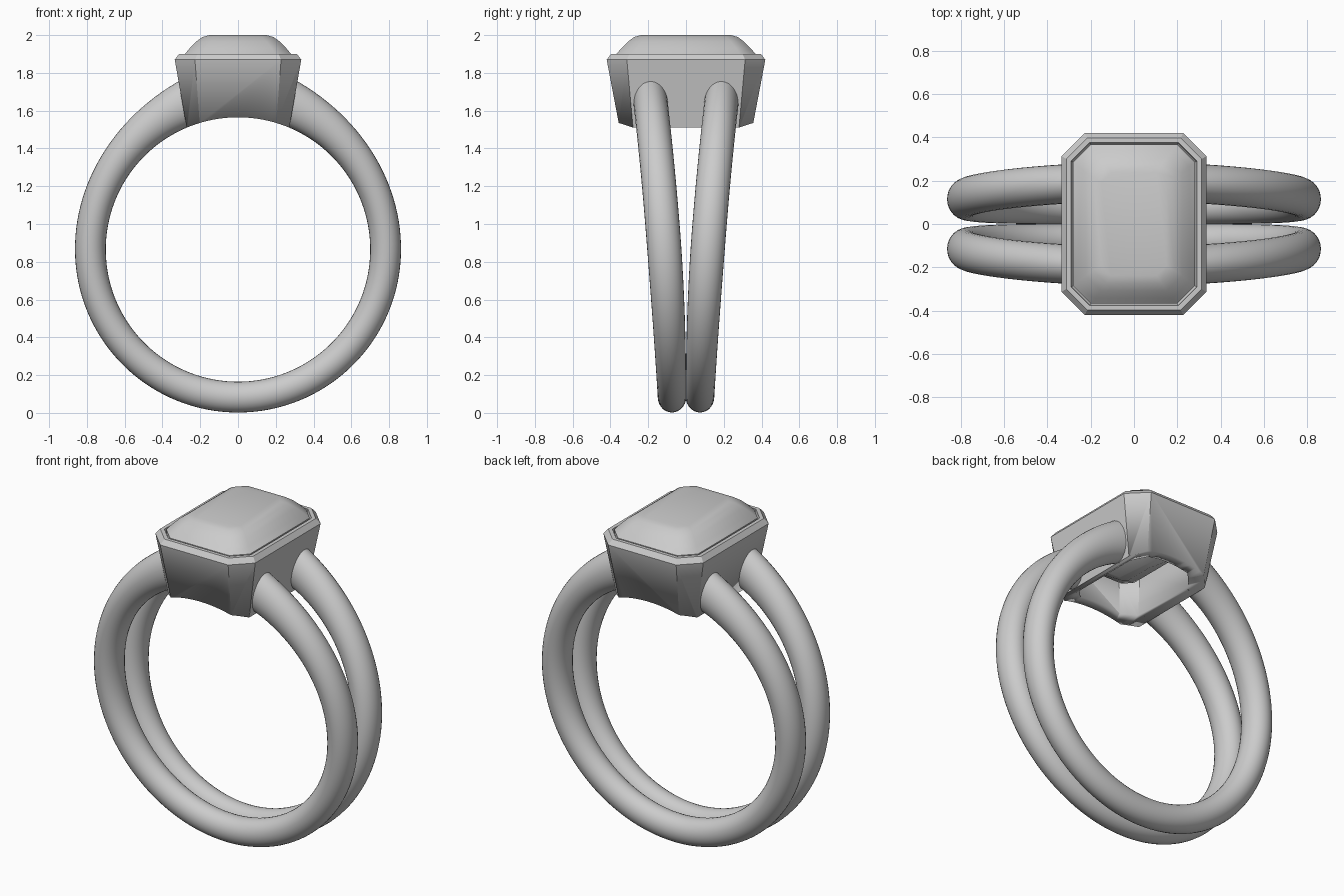
import bpy, bmesh
from math import sin, cos, pi, radians

if "Cube" in bpy.data.objects:
    bpy.data.objects.remove(bpy.data.objects["Cube"])

CZ, R = 0.865, 0.70          # finger hole centre height and radius


def loft(name, loops, wrap=False, angle=30):
    """Skin a list of equal-length point loops; cap the ends or wrap around."""
    bm = bmesh.new()
    rings = [[bm.verts.new(p) for p in loop] for loop in loops]
    n = len(rings[0])
    pairs = list(zip(rings, rings[1:]))
    if wrap:
        pairs.append((rings[-1], rings[0]))
    else:
        bm.faces.new(rings[0])
        bm.faces.new(rings[-1])
    for a, b in pairs:
        for i in range(n):
            j = (i + 1) % n
            bm.faces.new((a[i], a[j], b[j], b[i]))
    bmesh.ops.recalc_face_normals(bm, faces=bm.faces[:])
    me = bpy.data.meshes.new(name)
    bm.to_mesh(me)
    bm.free()
    ob = bpy.data.objects.new(name, me)
    bpy.context.collection.objects.link(ob)
    bpy.ops.object.select_all(action='DESELECT')
    ob.select_set(True)
    bpy.context.view_layer.objects.active = ob
    bpy.ops.object.shade_smooth_by_angle(angle=radians(angle))
    return ob


def octagon(a, b, c, z):
    """Rectangle of half-sizes a, b with corners cut by c."""
    return [(a, b - c, z), (a - c, b, z), (c - a, b, z), (-a, b - c, z),
            (-a, c - b, z), (c - a, -b, z), (a - c, -b, z), (a, c - b, z)]


# split band: two elliptical tubes that spread and thicken towards the head
def band(name, side):
    loops, steps, end = [], 120, 162.4
    for k in range(steps + 1):
        s = -end + 2 * end * k / steps          # degrees from the bottom
        t = radians(s - 90)
        h = 0.0815 + 0.0435 * max(0, (abs(s) - 80) / (end - 80)) ** 3
        zc = CZ + (R + h) * sin(t)
        yc = 0.072 + 0.026 * zc + 0.027 * zc * zc
        w = 0.073 + 0.018 * sin(min(zc, 1) * pi / 2)
        loop = []
        for i in range(28):
            u = 2 * pi * i / 28
            r = R + h + h * cos(u)
            loop.append((r * cos(t), side * (yc + w * sin(u)), CZ + r * sin(t)))
        loops.append(loop)
    return loft(name, loops)


band("band_back", 1)
band("band_front", -1)

# bezel: hollow tapered octagonal cup
bezel = loft("bezel", [octagon(*p) for p in (
    (0.263, 0.342, 0.066, 1.46),
    (0.335, 0.42, 0.107, 1.87),
    (0.312, 0.397, 0.097, 1.90),
    (0.29, 0.376, 0.085, 1.90),
    (0.286, 0.372, 0.083, 1.87),
    (0.25, 0.33, 0.08, 1.80),
    (0.20, 0.275, 0.07, 1.46))], wrap=True, angle=20)

# finger-hole cutter that curves the underside of the bezel
cutter = loft("finger_cutter", [
    [(R * cos(2 * pi * i / 128), y, CZ + R * sin(2 * pi * i / 128))
     for i in range(128)] for y in (-0.6, 0.6)])
cutter.hide_render = True
cutter.hide_set(True)
cut = bezel.modifiers.new("finger_hole", 'BOOLEAN')
cut.operation = 'DIFFERENCE'
cut.object = cutter
cut.solver = 'EXACT'

# gemstone: stepped underside, softly domed crown with a flat table
loft("gemstone", [octagon(*p) for p in (
    (0.03, 0.11, 0.02, 1.63),
    (0.15, 0.23, 0.05, 1.70),
    (0.24, 0.32, 0.075, 1.81),
    (0.281, 0.368, 0.082, 1.875),
    (0.281, 0.368, 0.082, 1.90),
    (0.256, 0.343, 0.078, 1.93),
    (0.222, 0.308, 0.07, 1.965),
    (0.188, 0.274, 0.06, 1.99),
    (0.15, 0.238, 0.045, 2.0))], angle=35)
